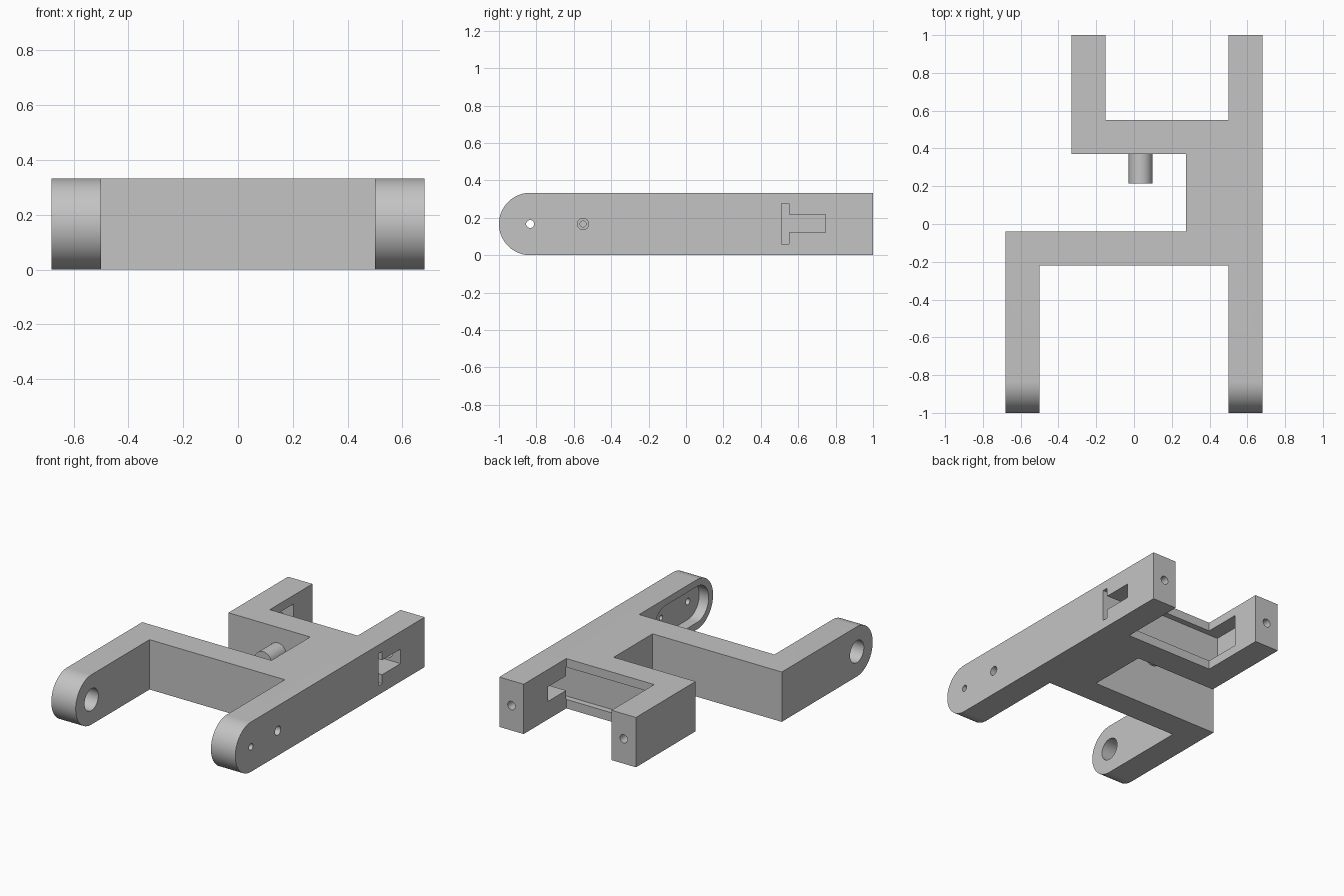
import bpy, bmesh, math
from mathutils import Matrix, Vector

if "Cube" in bpy.data.objects:
    bpy.data.objects.remove(bpy.data.objects["Cube"], do_unlink=True)

H = 0.333          # plate height
MID = H / 2        # height of every hole axis
HINGE_Y = -1 + MID # axis of the rounded front ends

grey = bpy.data.materials.new("plain_grey")
grey.use_nodes = True
grey.diffuse_color = (0.55, 0.55, 0.55, 1)
grey.node_tree.nodes["Principled BSDF"].inputs["Base Color"].default_value = (0.55, 0.55, 0.55, 1)


def prism(name, points, depth):
    """Closed solid: 3D outline swept along the depth vector."""
    bm = bmesh.new()
    face = bm.faces.new([bm.verts.new(p) for p in points])
    swept = bmesh.ops.extrude_face_region(bm, geom=[face], use_keep_orig=True)
    moved = [v for v in swept["geom"] if isinstance(v, bmesh.types.BMVert)]
    bmesh.ops.translate(bm, verts=moved, vec=Vector(depth))
    bmesh.ops.recalc_face_normals(bm, faces=bm.faces)
    mesh = bpy.data.meshes.new(name)
    bm.to_mesh(mesh)
    bm.free()
    mesh.materials.append(grey)
    obj = bpy.data.objects.new(name, mesh)
    bpy.context.collection.objects.link(obj)
    return obj


def box(name, x0, x1, y0, y1, z0, z1):
    return prism(name, [(x0, y0, z0), (x1, y0, z0), (x1, y1, z0), (x0, y1, z0)], (0, 0, z1 - z0))


def slot_x(name, x0, x1, ya, yb, r, steps=32):
    """Rounded slot along x; a plain cylinder when ya equals yb."""
    pts = []
    for centre, start in ((yb, -math.pi / 2), (ya, math.pi / 2)):
        for i in range(steps + 1):
            if ya == yb and i == steps:
                continue
            a = start + math.pi * i / steps
            pts.append((x0, centre + r * math.cos(a), MID + r * math.sin(a)))
    return prism(name, pts, (x1 - x0, 0, 0))


def rod_y(name, x, y0, y1, r, sides=48):
    angles = [math.tau * i / sides for i in range(sides)]
    return prism(name, [(x + r * math.cos(a), y0, MID + r * math.sin(a)) for a in angles], (0, y1 - y0, 0))


def apply_boolean(target, tool, operation="DIFFERENCE"):
    mod = target.modifiers.new("cut", "BOOLEAN")
    mod.operation = operation
    mod.solver = "EXACT"
    mod.object = tool
    bpy.context.view_layer.objects.active = target
    bpy.ops.object.modifier_apply(modifier=mod.name)
    bpy.data.objects.remove(tool, do_unlink=True)


# Flat frame outline: long rail, two crossbars, short back arm, front arm
outline = [(0.68, -1), (0.68, 1), (0.5, 1), (0.5, 0.55), (-0.15, 0.55), (-0.15, 1),
           (-0.33, 1), (-0.33, 0.37), (0.275, 0.37), (0.275, -0.04), (-0.68, -0.04),
           (-0.68, -1), (-0.5, -1), (-0.5, -0.22), (0.5, -0.22), (0.5, -1)]
frame = prism("frame", [(x, y, 0) for x, y in outline], (0, 0, H))

# Rounded front ends
side = slot_x("side_profile", -1, 1, HINGE_Y, 1.5, MID, 40)
apply_boolean(frame, side, "INTERSECT")

cutters = [
    # T-shaped channel through the rail, along the back crossbar, into the short arm
    box("channel_head", -0.25, 0.8, 0.51, 0.551, 0.06, 0.275),
    box("channel_stem", 0.45, 0.8, 0.53, 0.745, 0.12, 0.217),
    box("arm_pocket", -0.25, -0.1, 0.51, 0.80, 0.06, 0.275),
    # Screw holes in the back ends
    rod_y("rail_end_hole", 0.59, 0.72, 1.1, 0.028, 32),
    rod_y("arm_end_hole", -0.24, 0.78, 1.1, 0.028, 32),
    # Hinge hole in the front arm
    slot_x("hinge_hole", -0.8, -0.4, HINGE_Y, HINGE_Y, 0.073),
    # Rounded pocket and screw holes at the front of the rail
    slot_x("rail_pocket", 0.4, 0.57, HINGE_Y, -0.5, 0.12),
    slot_x("hinge_screw_hole", 0.45, 0.8, HINGE_Y, HINGE_Y, 0.021),
    slot_x("screw_hole", 0.45, 0.8, -0.55, -0.55, 0.016),
    slot_x("screw_head_hole", 0.62, 0.8, -0.55, -0.55, 0.03),
]
for cutter in cutters:
    apply_boolean(frame, cutter)

# Pin on the back crossbar
pin = rod_y("pin", 0.035, 0.215, 0.375, 0.063)

for obj in (frame, pin):
    bpy.ops.object.select_all(action="DESELECT")
    obj.select_set(True)
    bpy.context.view_layer.objects.active = obj
    bpy.ops.object.shade_smooth_by_angle(angle=math.radians(30))
